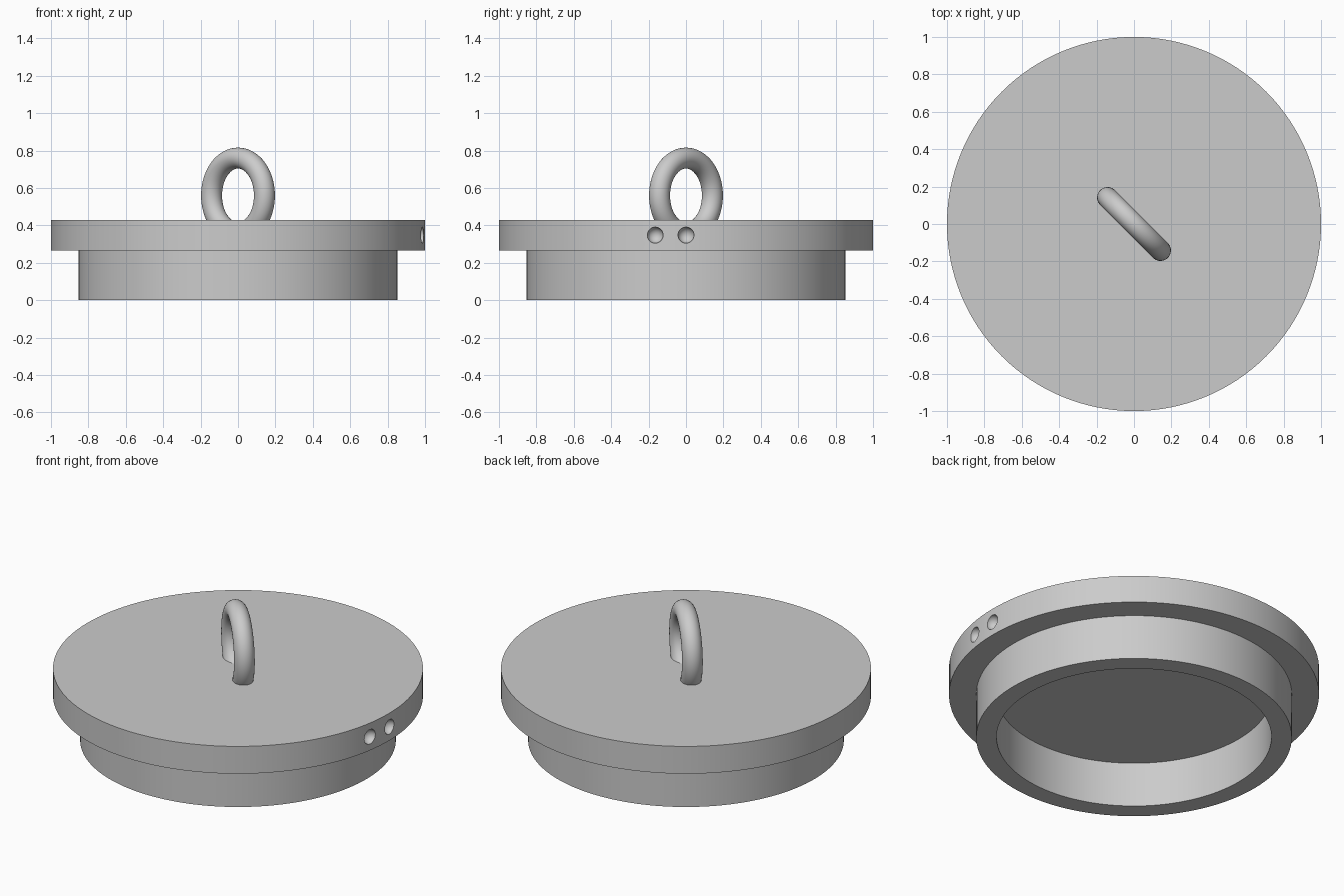
import bpy, bmesh, math
from mathutils import Matrix

cube = bpy.data.objects.get("Cube")
if cube:
    bpy.data.objects.remove(cube, do_unlink=True)

SEGMENTS = 128
TOP, STEP = 0.43, 0.267

grey = bpy.data.materials.new("plain_grey")
grey.use_nodes = True
grey.diffuse_color = (0.6, 0.6, 0.6, 1)
grey.node_tree.nodes["Principled BSDF"].inputs["Base Color"].default_value = (0.6, 0.6, 0.6, 1)


def add_object(name, bm):
    mesh = bpy.data.meshes.new(name)
    bm.to_mesh(mesh)
    bm.free()
    obj = bpy.data.objects.new(name, mesh)
    bpy.context.collection.objects.link(obj)
    mesh.materials.append(grey)
    return obj


def lathe(name, profile):
    """Spin a radius/height profile around z; ends on the axis are closed."""
    bm = bmesh.new()
    verts = [bm.verts.new((r, 0, z)) for r, z in profile]
    edges = [bm.edges.new(pair) for pair in zip(verts, verts[1:])]
    bmesh.ops.spin(bm, geom=verts + edges, axis=(0, 0, 1), cent=(0, 0, 0),
                   angle=math.tau, steps=SEGMENTS, use_merge=True)
    bmesh.ops.remove_doubles(bm, verts=bm.verts, dist=1e-5)
    bmesh.ops.recalc_face_normals(bm, faces=bm.faces)
    return add_object(name, bm)


def smooth(obj):
    bpy.ops.object.select_all(action="DESELECT")
    obj.select_set(True)
    bpy.context.view_layer.objects.active = obj
    bpy.ops.object.shade_smooth_by_angle(angle=math.radians(30))


# Lid: wide flange over a hollow plug
lid = lathe("lid", [(0, TOP), (1, TOP), (1, STEP), (0.853, STEP),
                    (0.853, 0), (0.743, 0), (0.743, STEP), (0, STEP)])

# Two round dimples in the left edge of the flange
bm = bmesh.new()
for y in (-0.165, 0):
    x = math.sqrt(1 - y * y)
    bmesh.ops.create_uvsphere(bm, u_segments=32, v_segments=16, radius=0.043,
                              matrix=Matrix.Translation((x, y, 0.348)))
cutter = add_object("dimple_cutter", bm)
cutter.hide_render = True
cut = lid.modifiers.new("dimples", "BOOLEAN")
cut.operation = "DIFFERENCE"
cut.solver = "EXACT"
cut.object = cutter
bpy.context.view_layer.objects.active = lid
lid.select_set(True)
bpy.ops.object.modifier_apply(modifier=cut.name)
bpy.data.objects.remove(cutter, do_unlink=True)
smooth(lid)

# Lifting ring, upright and turned diagonally, its foot sunk in the lid
bpy.ops.mesh.primitive_torus_add(major_radius=0.2, minor_radius=0.056,
                                 major_segments=64, minor_segments=32,
                                 location=(0, 0, 0.56),
                                 rotation=(math.pi / 2, 0, -math.pi / 4))
ring = bpy.context.object
ring.name = "lifting_ring"
ring.data.materials.append(grey)
smooth(ring)
